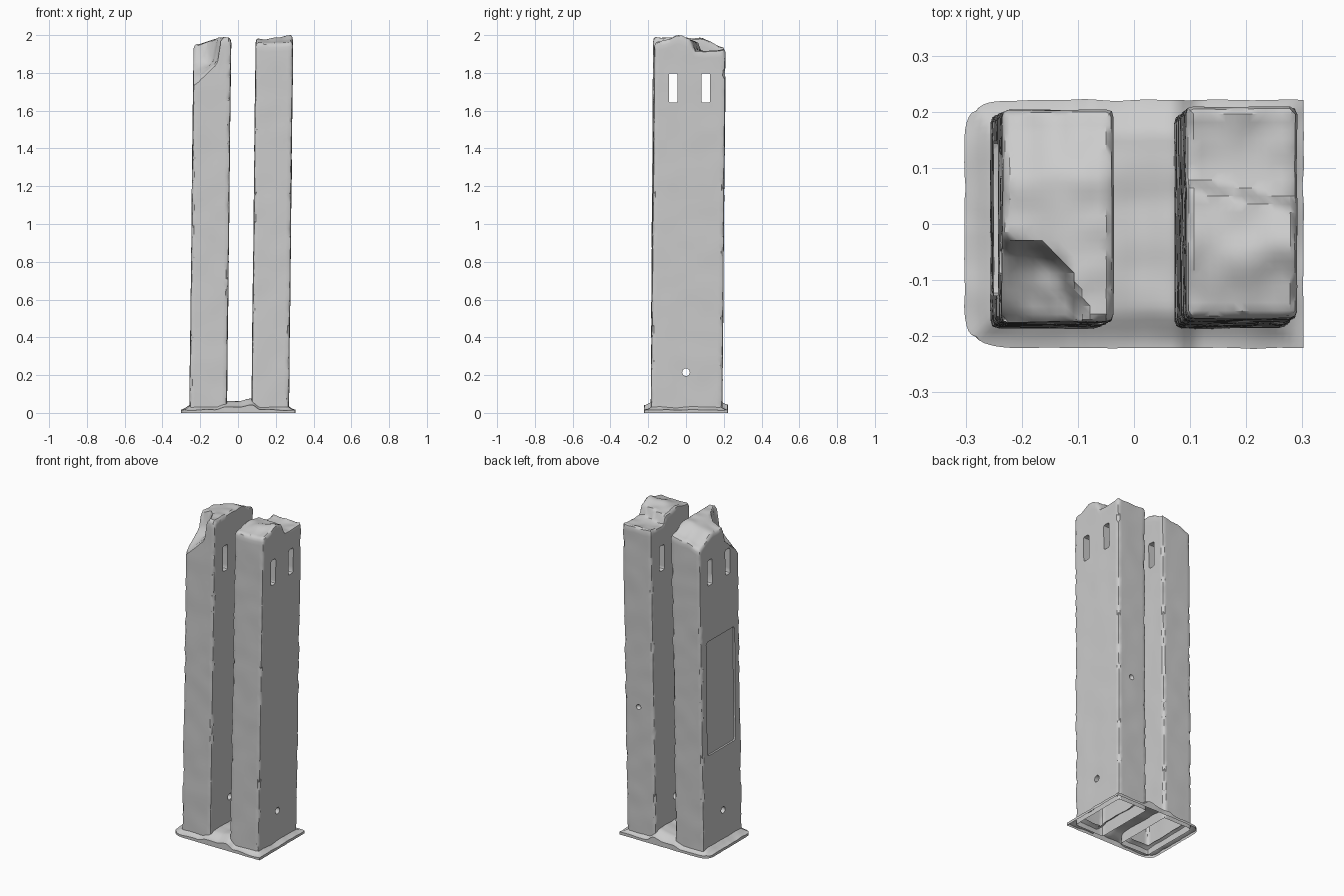
import bpy, bmesh
from math import exp, hypot, pi
from mathutils import Vector, Matrix, noise

if "Cube" in bpy.data.objects:
    bpy.data.objects.remove(bpy.data.objects["Cube"])

LEAN = 0.0115          # sideways lean of both pillars, per unit height
HX, HY = 0.1, 0.19     # pillar half sizes


def n(x, y, z, freq):
    return noise.noise(Vector((x, y, z)) * freq)


def step(t):
    t = max(0.0, min(1.0, t))
    return t * t * (3 - 2 * t)


def make_object(name, bm):
    mesh = bpy.data.meshes.new(name)
    bm.to_mesh(mesh)
    bm.free()
    ob = bpy.data.objects.new(name, mesh)
    bpy.context.collection.objects.link(ob)
    return ob


def smooth(ob):
    bpy.ops.object.select_all(action='DESELECT')
    ob.select_set(True)
    bpy.context.view_layer.objects.active = ob
    bpy.ops.object.shade_smooth_by_angle(angle=0.6)


# Broken top heights, in pillar-local x and y
def top_left(x, y):
    h = 1.945 + 0.04 * step((x + HX) / 0.15) - 0.05 * step((y - 0.06) / 0.12)
    h += 0.014 * n(x, y, 1, 14)
    # broken-off outer front corner
    r = hypot((x + HX) / 0.145, (y + HY) / 0.155) + 0.08 * n(x, y, 5, 16)
    gouge = 1.74 + 0.14 * r + 0.012 * n(x, y, 8, 22)
    return gouge + (h - gouge) * step((r - 0.86) / 0.16)


def top_right(x, y):
    h = 1.96 + 0.038 * exp(-((y + 0.06) / 0.07) ** 2) * (0.45 + 0.55 * step((x + HX) / 0.2))
    low = 1.915 + 0.01 * step((y - 0.12) / 0.08)
    crack = 0.05 - 0.2 * (x + HX)
    h += (low - h) * step((y - crack + 0.01) / 0.025)
    return min(h + 0.014 * n(x, y, 3, 14), 2.0)


# Cutters: window slots, round hole, wall panel, small pit
def make_cutters():
    bm = bmesh.new()
    for y, z, w, h in ((-0.068, 1.72, 0.046, 0.156), (0.105, 1.72, 0.046, 0.156)):
        geo = bmesh.ops.create_cube(bm, size=1, matrix=Matrix.Translation((0, y, z))
                                    @ Matrix.Diagonal((1, w, h, 1)))
        edges = {e for v in geo['verts'] for e in v.link_edges
                 if abs(e.verts[0].co.x - e.verts[1].co.x) > 0.5}
        bmesh.ops.bevel(bm, geom=list(edges), offset=0.01, segments=2,
                        affect='EDGES', profile=0.5)
    bmesh.ops.create_cone(bm, cap_ends=True, segments=16, radius1=0.02, radius2=0.02, depth=1,
                          matrix=Matrix.Translation((0, 0, 0.215)) @ Matrix.Rotation(pi / 2, 4, 'Y'))
    geo = bmesh.ops.create_cube(bm, size=1, matrix=Matrix.Translation((-0.285, 0.01, 0.95))
                                @ Matrix.Rotation(LEAN, 4, 'Y')
                                @ Matrix.Diagonal((0.1, 0.275, 0.7, 1)))
    edges = {e for v in geo['verts'] for e in v.link_edges
             if abs(e.verts[0].co.x - e.verts[1].co.x) > 0.05}
    bmesh.ops.bevel(bm, geom=list(edges), offset=0.015, segments=2, affect='EDGES', profile=0.5)
    bmesh.ops.create_icosphere(bm, subdivisions=2, radius=0.017,
                               matrix=Matrix.Translation((0.185, 0.203, 0.81)))
    bmesh.ops.recalc_face_normals(bm, faces=bm.faces)
    ob = make_object("opening_cutters", bm)
    ob.hide_render = True
    return ob


# Worn stone pillar, hollow underneath
def pillar(name, cx, cy, lean_y, top, cutters):
    bm = bmesh.new()
    bmesh.ops.create_cube(bm, size=1, matrix=Matrix.Translation((0, 0, 1))
                          @ Matrix.Diagonal((2 * HX, 2 * HY, 2, 1)))
    for axis, cuts in ((0, 13), (1, 25), (2, 79)):
        run = [e for e in bm.edges
               if abs(e.verts[0].co[axis] - e.verts[1].co[axis]) > 1e-4]
        bmesh.ops.subdivide_edges(bm, edges=run, cuts=cuts, use_grid_fill=True)
    for v in bm.verts:
        x, y, z = v.co
        on_x, on_y, on_top = abs(x) > HX - 1e-4, abs(y) > HY - 1e-4, z > 1.999
        sx, sy = (1 if x > 0 else -1), (1 if y > 0 else -1)
        if z > 1.6:
            z = 1.6 + (z - 1.6) / 0.4 * (top(x, y) - 1.6)
        wear = 0.0022 * n(x + cx, y, z, 9) - 0.001
        if on_x and on_y:                       # chipped vertical edges
            wear -= 0.003 + 0.009 * max(0, n(cx + sx, sy, z, 17))
        if on_top and (on_x or on_y):           # crumbled rim
            wear -= 0.004
            z -= 0.006 + 0.01 * max(0, n(x + cx, y, 2, 20))
        if on_x:
            x += sx * wear
        if on_y:
            y += sy * wear
        v.co = (x + cx + LEAN * z, y + cy + lean_y * z, z)
    bmesh.ops.triangulate(bm, faces=bm.faces)
    bmesh.ops.recalc_face_normals(bm, faces=bm.faces)
    ob = make_object(name, bm)
    mod = ob.modifiers.new("openings", 'BOOLEAN')
    mod.operation, mod.solver, mod.object = 'DIFFERENCE', 'EXACT', cutters
    bpy.context.view_layer.objects.active = ob
    bpy.ops.object.modifier_apply(modifier=mod.name)
    bm = bmesh.new()
    bm.from_mesh(ob.data)
    floor = [f for f in bm.faces if all(v.co.z < 0.001 for v in f.verts)]
    bmesh.ops.delete(bm, geom=floor, context='FACES')
    bm.to_mesh(ob.data)
    bm.free()
    smooth(ob)


# Uneven earth footing, open under each pillar
def footing():
    bm = bmesh.new()
    bmesh.ops.create_grid(bm, x_segments=48, y_segments=36, size=1)
    for v in bm.verts:
        s, t = v.co.x, v.co.y
        x, y = s * 0.302, t * 0.221
        d = min(0.302 - abs(x), 0.221 - abs(y))
        if s < 0:
            pull = abs(s * t) ** 10 * 0.02
            x += pull
            y -= pull * (1 if t > 0 else -1)
        x += 0.003 * n(s, t, 0, 5)
        y += 0.003 * n(s, t, 4, 5)
        between = step((0.12 - abs(s * 0.302)) / 0.05)
        z = 0.016 + 0.03 * step(d / 0.07) + 0.014 * between + 0.006 * n(s, t, 2, 3)
        z += 0.014 * between * step(x / 0.07)
        v.co = (x, y, max(z, 0.01))
    rim = [e for e in bm.edges if e.is_boundary]
    geo = bmesh.ops.extrude_edge_only(bm, edges=rim)['geom']
    for v in geo:
        if isinstance(v, bmesh.types.BMVert):
            v.co.z = 0
    hollow = []
    for f in bm.faces:
        c = f.calc_center_median()
        if abs(c.y) < HY - 0.025 and min(abs(c.x + 0.158), abs(c.x - 0.17)) < HX - 0.018:
            hollow.append(f)
    bmesh.ops.delete(bm, geom=hollow, context='FACES')
    bmesh.ops.recalc_face_normals(bm, faces=bm.faces)
    if sum(f.normal.z for f in bm.faces) < 0:
        bmesh.ops.reverse_faces(bm, faces=bm.faces)
    smooth(make_object("footing", bm))


cutters = make_cutters()
pillar("left_pillar", -0.158, 0.003, 0.006, top_left, cutters)
pillar("right_pillar", 0.170, 0.003, 0.009, top_right, cutters)
bpy.data.objects.remove(cutters)
footing()
